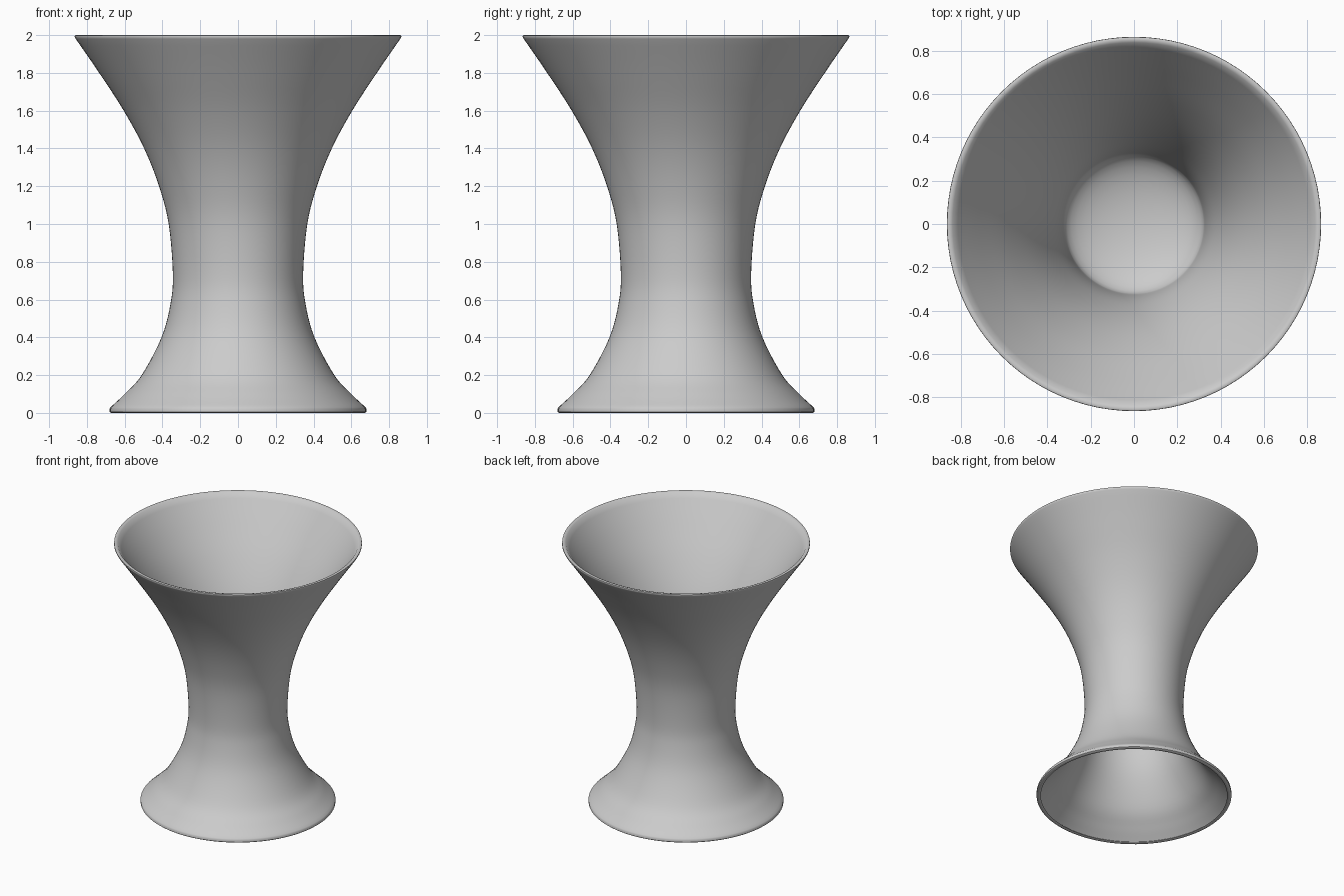
import bpy, bmesh, math
from mathutils import Vector

if "Cube" in bpy.data.objects:
    bpy.data.objects.remove(bpy.data.objects["Cube"])

SEGMENTS = 96
WALL = 0.025


def make_material(name, color):
    mat = bpy.data.materials.new(name)
    mat.use_nodes = True
    mat.diffuse_color = color
    mat.node_tree.nodes["Principled BSDF"].inputs["Base Color"].default_value = color
    return mat


def smooth_curve(points, steps):
    """Catmull-Rom curve through (radius, height) points."""
    p = [Vector(q) for q in points]
    p = [2 * p[0] - p[1]] + p + [2 * p[-1] - p[-2]]
    out = []
    for a, b, c, d in zip(p, p[1:], p[2:], p[3:]):
        for i in range(steps):
            t = i / steps
            out.append(0.5 * (2 * b + (c - a) * t + (2 * a - 5 * b + 4 * c - d) * t * t
                              + (3 * b - a - 3 * c + d) * t ** 3))
    return out + [p[-2]]


def inward(curve):
    """Shift the curve towards the axis by the wall thickness."""
    out = []
    for i, q in enumerate(curve):
        t = (curve[min(i + 1, len(curve) - 1)] - curve[max(i - 1, 0)]).normalized()
        out.append(q + Vector((-t.y, t.x)) * WALL)
    return out


def bowl(start_r, start_z, centre_z, steps=10):
    """Rounded end closing the hollow, from wall to axis."""
    return [Vector((start_r * math.cos(a), start_z + (centre_z - start_z) * math.sin(a)))
            for a in (math.pi / 2 * i / steps for i in range(1, steps + 1))]


# Hourglass wall
outer = smooth_curve([(0.675, 0.03), (0.6, 0.1), (0.51, 0.2), (0.405, 0.4), (0.357, 0.58),
                      (0.345, 0.74), (0.367, 1.0), (0.418, 1.2), (0.497, 1.4),
                      (0.605, 1.6), (0.735, 1.8), (0.859, 1.98)], 5)
inner = inward(outer)

# Separate hollows above and below the waist
upper = [q for q in reversed(inner) if q.y > 0.84]
lower = [q for q in inner if q.y < 0.58]
ceiling = bowl(lower[-1].x, lower[-1].y, 0.68)
floor = bowl(upper[-1].x, upper[-1].y, 0.71)

# Rounded foot and top lips join the walls
foot = [Vector(q) for q in ((0.65, 0.004), (0.658, 0), (0.672, 0), (0.68, 0.006), (0.68, 0.022))]
lip = [Vector(q) for q in ((0.865, 1.99), (0.864, 1.997), (0.858, 2.0), (0.848, 1.998))]
profile = list(reversed(ceiling)) + list(reversed(lower)) + foot + outer + lip + upper + floor

# Revolve the profile
bm = bmesh.new()
verts = [bm.verts.new((max(q.x, 0), 0, q.y)) for q in profile]
edges = [bm.edges.new(pair) for pair in zip(verts, verts[1:])]
bmesh.ops.spin(bm, geom=verts + edges, cent=(0, 0, 0), axis=(0, 0, 1),
               angle=2 * math.pi, steps=SEGMENTS, use_merge=True)
bmesh.ops.remove_doubles(bm, verts=bm.verts, dist=0.0005)
bmesh.ops.recalc_face_normals(bm, faces=bm.faces)
mesh = bpy.data.meshes.new("hourglass_stool")
bm.to_mesh(mesh)
bm.free()

stool = bpy.data.objects.new("hourglass_stool", mesh)
bpy.context.collection.objects.link(stool)
mesh.materials.append(make_material("light_grey_plastic", (0.6, 0.6, 0.6, 1)))
bpy.context.view_layer.objects.active = stool
stool.select_set(True)
bpy.ops.object.shade_smooth_by_angle(angle=math.radians(40))
